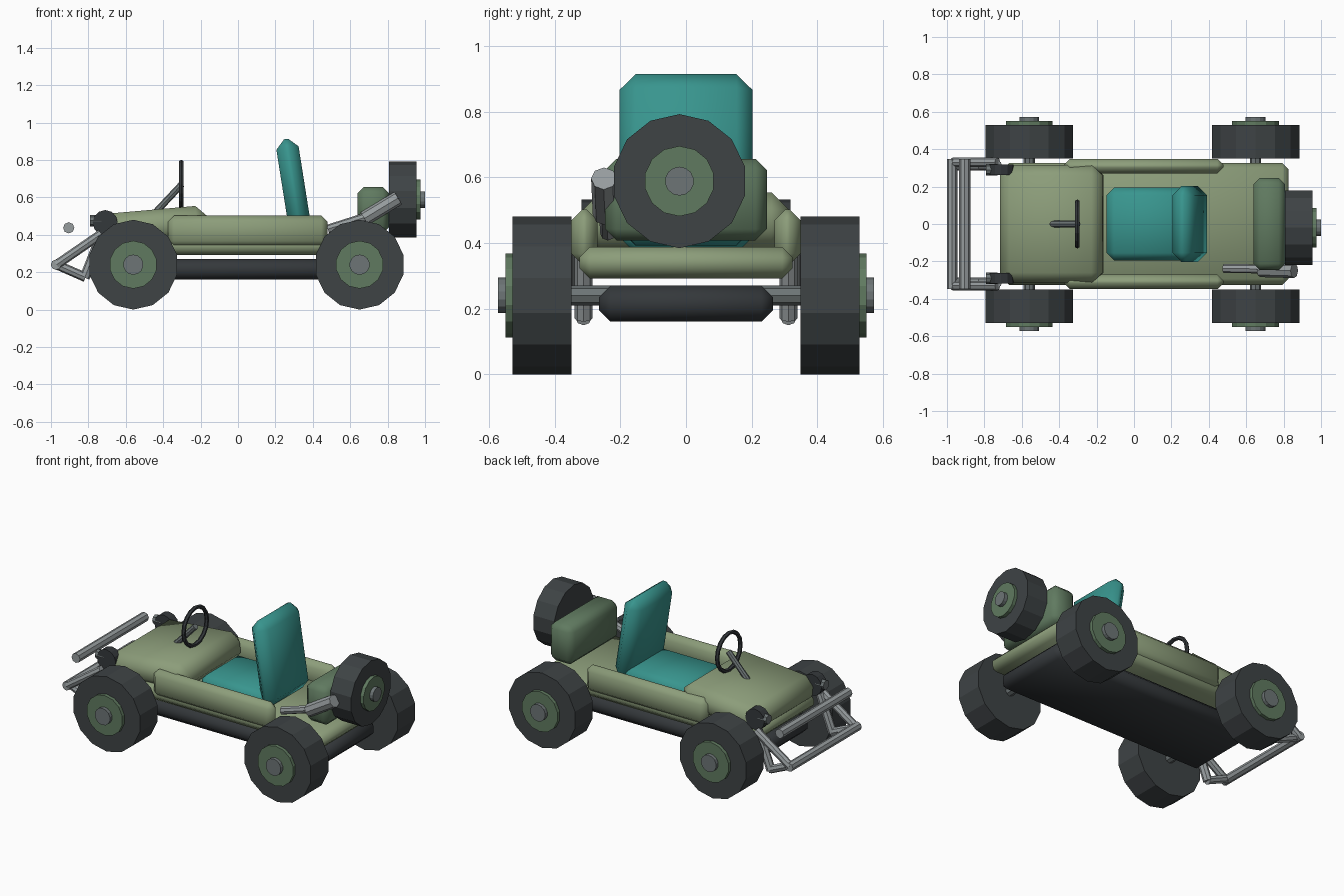
import bpy, math
from mathutils import Vector

if "Cube" in bpy.data.objects:
    bpy.data.objects.remove(bpy.data.objects["Cube"])


def mat(name, rgb):
    m = bpy.data.materials.new(name)
    lin = [((c / 255 + 0.055) / 1.055) ** 2.4 for c in rgb]
    m.diffuse_color = (*lin, 1)
    m.use_nodes = True
    m.node_tree.nodes["Principled BSDF"].inputs["Base Color"].default_value = m.diffuse_color
    return m


SAGE = mat("sage green", (140, 157, 122))
OLIVE = mat("dark green", (96, 122, 96))
TEAL = mat("teal", (56, 149, 142))
RUBBER = mat("rubber", (62, 67, 69))
BLACK = mat("chassis black", (52, 56, 59))
STEEL = mat("steel", (150, 156, 158))
IRON = mat("iron", (109, 117, 118))


def finish(name, material):
    o = bpy.context.object
    o.name = name
    o.data.materials.append(material)
    return o


def box(name, material, lo, hi, bevel, tilt=0):
    """Chamfered, softly shaded box; tilt is degrees about y."""
    lo, hi = Vector(lo), Vector(hi)
    bpy.ops.mesh.primitive_cube_add(size=1, location=(lo + hi) / 2)
    o = finish(name, material)
    o.scale = hi - lo
    bpy.ops.object.transform_apply(location=False, rotation=False, scale=True)
    b = o.modifiers.new("chamfer", 'BEVEL')
    b.width, b.segments = bevel, 1
    bpy.ops.object.modifier_apply(modifier=b.name)
    o.rotation_euler = (0, math.radians(tilt), 0)
    bpy.ops.object.shade_smooth_by_angle(angle=math.radians(50))
    return o


def rod(name, material, a, b, r, sides=8):
    """Cylinder between two points, a vertex pointing up."""
    a, b = Vector(a), Vector(b)
    bpy.ops.mesh.primitive_cylinder_add(vertices=sides, radius=r, depth=(b - a).length,
                                        location=(a + b) / 2)
    o = finish(name, material)
    o.rotation_euler = (b - a).to_track_quat('Z', 'Y').to_euler()
    return o


# chassis and body
box("chassis", BLACK, (-.70, -.265, .16), (.80, .265, .27), .035)
box("body_tub", SAGE, (-.70, -.325, .292), (.825, .325, .387), .032)
box("hood", SAGE, (-.715, -.315, .36), (-.165, .315, .535), .055, -5)
for s, side in ((-1, "right"), (1, "left")):
    y0, y1 = sorted((s * .27, s * .348))
    box(f"side_pod_{side}", SAGE, (-.375, y0, .335), (.478, y1, .502), .032)

# seat
box("seat_cushion", TEAL, (-.147, -.195, .37), (.33, .195, .475), .04)
box("seat_back", TEAL, (.238, -.203, .39), (.358, .203, .915), .049, -9)

# rear storage box
box("rear_box", OLIVE, (.638, -.246, .408), (.808, .246, .656), .034)

# wheels with hubs, caps and axles
for end, x in (("front", -.56), ("rear", .65)):
    rod(f"{end}_axle", IRON, (x, -.40, .24), (x, .40, .24), .03)
    for s, side in ((-1, "right"), (1, "left")):
        for part, m, a, b, r in (("tyre", RUBBER, .349, .528, .24),
                                 ("hub", OLIVE, .50, .55, .128),
                                 ("cap", IRON, .52, .572, .054)):
            rod(f"{end}_{part}_{side}", m, (x, s * a, .24), (x, s * b, .24), r, 14)

# spare wheel on the back
for part, m, a, b, r in (("tyre", RUBBER, .808, .955, .204),
                         ("hub", OLIVE, .93, .977, .107),
                         ("cap", IRON, .95, 1.0, .044)):
    rod(f"spare_{part}", m, (a, -.02, .588), (b, -.02, .588), r, 14)

# bumper bars, braces and headlights
rod("lower_bumper_bar", STEEL, (-.973, -.348, .24), (-.973, .348, .24), .028)
rod("upper_bumper_bar", STEEL, (-.905, -.348, .437), (-.905, .348, .437), .03)
for s, side in ((-1, "right"), (1, "left")):
    rod(f"brace_upper_{side}", STEEL, (-.97, s * .33, .24), (-.73, s * .33, .405), .025)
    rod(f"brace_lower_{side}", STEEL, (-.97, s * .312, .24), (-.815, s * .312, .172), .025)
    rod(f"brace_rear_{side}", STEEL, (-.82, s * .312, .17), (-.73, s * .312, .40), .027)
    rod(f"headlight_{side}", BLACK, (-.71, s * .262, .465), (-.71, s * .318, .465), .067, 12)
    rod(f"headlight_lens_{side}", IRON, (-.79, s * .29, .475), (-.73, s * .29, .475), .03)

# steering
rod("steering_column", IRON, (-.45, 0, .51), (-.30, 0, .67), .018)
bpy.ops.mesh.primitive_torus_add(location=(-.303, 0, .67), rotation=(0, math.pi / 2, 0),
                                 major_segments=16, minor_segments=6,
                                 major_radius=.118, minor_radius=.013)
finish("steering_wheel", BLACK)

# exhaust
rod("exhaust_pipe", STEEL, (.48, -.238, .43), (.70, -.24, .50), .024)
rod("exhaust_muffler", STEEL, (.676, -.245, .487), (.857, -.25, .596), .039)
